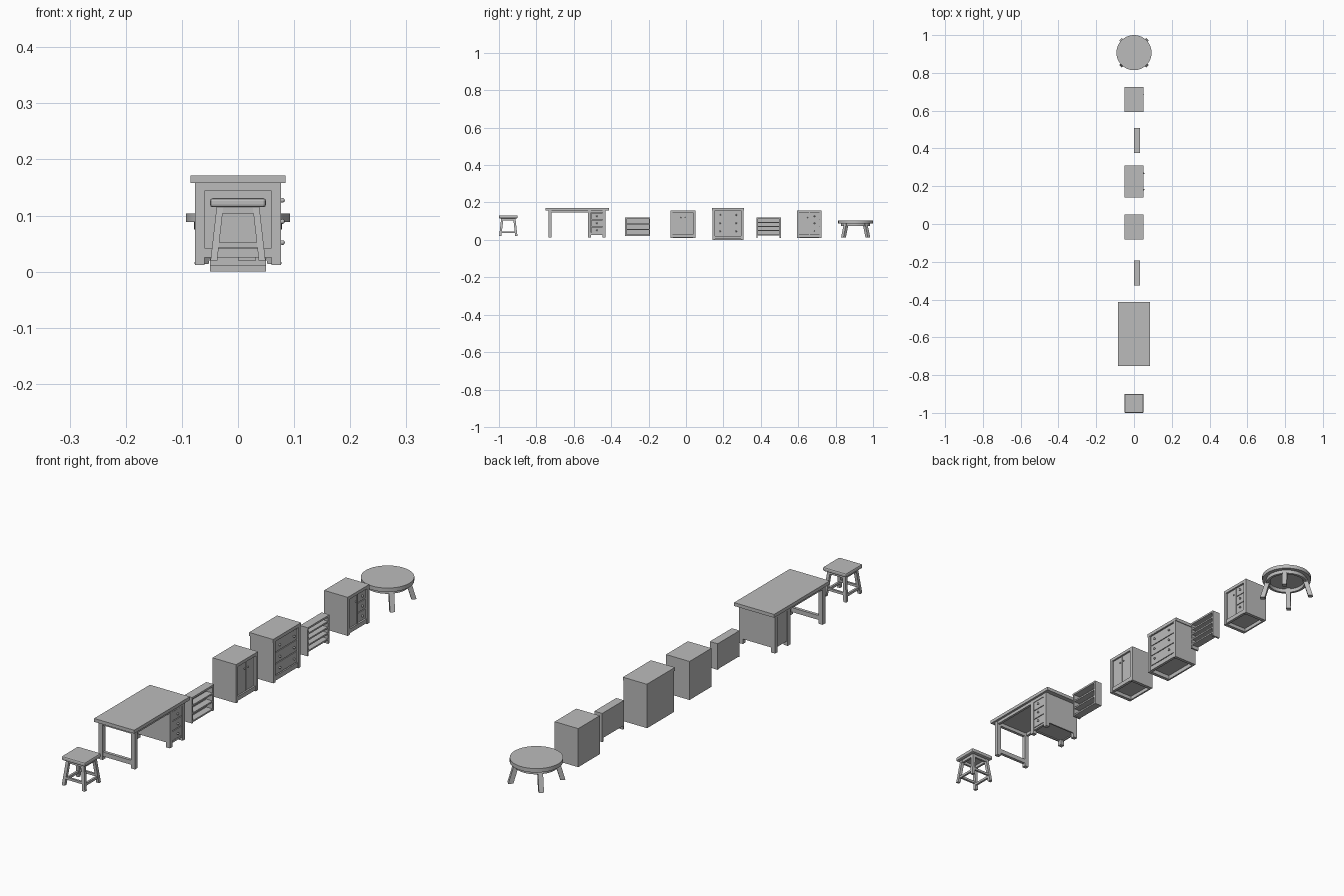
import bpy, bmesh, math
from mathutils import Vector, Matrix

if "Cube" in bpy.data.objects:
    bpy.data.objects.remove(bpy.data.objects["Cube"])

grey = bpy.data.materials.new("plain grey")
grey.use_nodes = True
grey.diffuse_color = (0.5, 0.5, 0.5, 1)
grey.node_tree.nodes["Principled BSDF"].inputs["Base Color"].default_value = (0.5, 0.5, 0.5, 1)


def finish(name, bm, bevel=0, smooth=False):
    mesh = bpy.data.meshes.new(name)
    bm.to_mesh(mesh)
    bm.free()
    mesh.materials.append(grey)
    ob = bpy.data.objects.new(name, mesh)
    bpy.context.collection.objects.link(ob)
    if bevel:
        mod = ob.modifiers.new("soft edges", "BEVEL")
        mod.width, mod.segments = bevel, 2
    if smooth:
        for o in bpy.context.selected_objects:
            o.select_set(False)
        ob.select_set(True)
        bpy.context.view_layer.objects.active = ob
        bpy.ops.object.shade_smooth_by_angle()
    return ob


def box(name, x, y, z, bevel=0):
    """Box from three (low, high) ranges."""
    bm = bmesh.new()
    size = [r[1] - r[0] for r in (x, y, z)]
    mid = [(r[1] + r[0]) / 2 for r in (x, y, z)]
    bmesh.ops.create_cube(bm, size=1, matrix=Matrix.Translation(mid) @ Matrix.Diagonal((*size, 1)))
    return finish(name, bm, bevel)


def leg(name, foot, top, width, turn=0):
    """Square leg sheared from foot centre to top centre."""
    bm = bmesh.new()
    bmesh.ops.create_cube(bm, size=1)
    for v in bm.verts:
        flat = Matrix.Rotation(turn, 3, "Z") @ Vector((v.co.x * width, v.co.y * width, 0))
        v.co = flat + Vector(top if v.co.z > 0 else foot)
    return finish(name, bm)


def disc(name, y, radius, z):
    bm = bmesh.new()
    place = Matrix.Translation((0, y, (z[0] + z[1]) / 2))
    bmesh.ops.create_cone(bm, cap_ends=True, segments=48, radius1=radius, radius2=radius,
                          depth=z[1] - z[0], matrix=place)
    return finish(name, bm, smooth=True)


def knob(name, x, y, z, r=0.0042):
    """Round pull with a short stem, facing +x."""
    bm = bmesh.new()
    bmesh.ops.create_uvsphere(bm, u_segments=12, v_segments=8, radius=r,
                              matrix=Matrix.Translation((x + r, y, z)))
    bmesh.ops.create_cone(bm, cap_ends=True, segments=8, radius1=r / 2, radius2=r / 2, depth=2 * r,
                          matrix=Matrix.Translation((x, y, z)) @ Matrix.Rotation(math.pi / 2, 4, "Y"))
    finish(name, bm, smooth=True)


def drawers(name, face, y, z, count, knob_ys, gap=0.003):
    step = (z[1] - z[0]) / count
    for i in range(count):
        low = z[0] + i * step
        box(name, (face - 0.008, face), y, (low + gap / 2, low + step - gap / 2))
        for ky in knob_ys:
            knob(name + "_knob", face, ky, low + step / 2)


def carcass(name, x, y, z, wall, top, floor):
    """Case open at the front and below, with a raised floor panel."""
    y0, y1 = y
    for side in ((y0, y0 + wall), (y1 - wall, y1)):
        box(name + "_side", x, side, (z[0], z[1] - top))
    box(name + "_back", (x[0], x[0] + wall / 2), (y0 + wall, y1 - wall), (z[0], z[1] - top))
    box(name + "_top", x, y, (z[1] - top, z[1]))
    box(name + "_floor", (x[0] + wall / 2, x[1] - wall), (y0 + wall, y1 - wall), (floor - 0.006, floor))
    box(name + "_front_rail", (x[1] - wall, x[1] - 0.002), (y0 + wall, y1 - wall), (z[0] + 0.004, floor))
    box(name + "_inner_panel", (x[1] - 0.02, x[1] - 0.011), (y0 + wall, y1 - wall), (floor, z[1] - top))


# Stool
sy = -0.95
box("stool_seat", (-0.05, 0.05), (sy - 0.05, sy + 0.05), (0.115, 0.131), 0.005)
for sx in (-1, 1):
    for s in (-1, 1):
        leg("stool_leg", (sx * 0.043, sy + s * 0.043, 0.02), (sx * 0.032, sy + s * 0.032, 0.116), 0.012)
    box("stool_side_apron", (sx * 0.033 - 0.004, sx * 0.033 + 0.004), (sy - 0.032, sy + 0.032), (0.104, 0.116))
    box("stool_end_apron", (-0.032, 0.032), (sy + sx * 0.033 - 0.004, sy + sx * 0.033 + 0.004), (0.104, 0.116))
    box("stool_side_stretcher", (sx * 0.04 - 0.004, sx * 0.04 + 0.004), (sy - 0.039, sy + 0.039), (0.036, 0.045))
    box("stool_end_stretcher", (-0.039, 0.039), (sy + sx * 0.04 - 0.004, sy + sx * 0.04 + 0.004), (0.043, 0.052))

# Desk
box("desk_top", (-0.085, 0.085), (-0.751, -0.413), (0.158, 0.171))
for s in (-1, 1):
    box("desk_long_apron", (s * 0.071 - 0.005, s * 0.071 + 0.005), (-0.735, -0.43), (0.146, 0.158))
    for y in (-0.735, -0.523, -0.446):
        mid = s * 0.0685
        box("desk_leg", (mid - 0.0085, mid + 0.0085), (y, y + 0.016), (0.012, 0.158))
box("desk_end_apron", (-0.06, 0.06), (-0.733, -0.721), (0.144, 0.158))
box("desk_stretcher", (-0.06, 0.06), (-0.733, -0.721), (0.025, 0.042))
box("desk_pedestal_back", (-0.074, -0.068), (-0.51, -0.44), (0.03, 0.158))
for y in (-0.521, -0.438):
    box("desk_pedestal_side", (-0.065, 0.065), (y, y + 0.006), (0.03, 0.158))
box("desk_pedestal_floor", (-0.07, 0.07), (-0.52, -0.435), (0.034, 0.04))
box("desk_pedestal_rail", (0.064, 0.074), (-0.508, -0.445), (0.025, 0.033))
drawers("desk_drawer", 0.075, (-0.506, -0.447), (0.033, 0.146), 3, [-0.4765])


# Low shelves
def shelf_unit(name, y, z, openings, feet):
    y0, y1 = y
    wall = 0.007
    for side in ((y0, y0 + wall), (y1 - wall, y1)):
        box(name + "_side", (0, 0.032), side, z)
    box(name + "_back", (0, 0.005), y, (z[0] + feet, z[1]))
    box(name + "_top", (0, 0.033), y, (z[1] - wall, z[1]))
    low = z[0] + feet
    step = (z[1] - wall - low) / openings
    for i in range(openings):
        box(name + "_board", (0.004, 0.031), (y0 + wall, y1 - wall),
            (low + i * step, low + i * step + 0.006))


shelf_unit("three_tier_shelf", (-0.325, -0.192), (0.02, 0.12), 3, 0.002)
shelf_unit("four_tier_shelf", (0.376, 0.508), (0.01, 0.12), 4, 0.014)

# Two-door cabinet
carcass("cabinet", (-0.05, 0.05), (-0.083, 0.05), (0.01, 0.158), 0.013, 0.012, 0.03)
for s in (-1, 1):
    mid = -0.0165 + s * 0.0265
    box("cabinet_door", (0.035, 0.044), (mid - 0.0255, mid + 0.0255), (0.032, 0.145))
    knob("cabinet_door_knob", 0.044, -0.0165 + s * 0.01, 0.12, 0.003)

# Chest of drawers
carcass("chest", (-0.05, 0.05), (0.143, 0.307), (0, 0.159), 0.013, 0.003, 0.022)
box("chest_top_slab", (-0.051, 0.051), (0.14, 0.31), (0.157, 0.17))
drawers("chest_drawer", 0.047, (0.158, 0.292), (0.024, 0.155), 3, (0.182, 0.268))

# Cabinet with one door and drawers
carcass("side_cabinet", (-0.05, 0.05), (0.594, 0.725), (0.01, 0.158), 0.013, 0.012, 0.03)
box("side_cabinet_door", (0.035, 0.044), (0.608, 0.657), (0.032, 0.145))
knob("side_cabinet_door_knob", 0.044, 0.649, 0.12, 0.003)
box("side_cabinet_divider", (0.035, 0.047), (0.658, 0.662), (0.03, 0.146))
drawers("side_cabinet_drawer", 0.044, (0.663, 0.711), (0.031, 0.146), 3, [0.687])

# Round table
ty = 0.907
disc("round_table_top", ty, 0.093, (0.089, 0.104))
bm = bmesh.new()
rings = []
for radius, z in ((0.078, 0.089), (0.078, 0.075), (0.068, 0.075), (0.068, 0.089)):
    rings.append([bm.verts.new((radius * math.cos(a), ty + radius * math.sin(a), z))
                  for a in (math.tau * i / 48 for i in range(48))])
for k in range(4):
    a, b = rings[k], rings[(k + 1) % 4]
    for i in range(48):
        j = (i + 1) % 48
        bm.faces.new((a[i], b[i], b[j], a[j]))
bmesh.ops.recalc_face_normals(bm, faces=bm.faces)
finish("round_table_apron", bm, smooth=True)
for i in range(4):
    ang = math.pi / 4 + i * math.pi / 2
    c, s = math.cos(ang), math.sin(ang)
    leg("round_table_leg", (0.092 * c, ty + 0.092 * s, 0.014), (0.07 * c, ty + 0.07 * s, 0.09), 0.018, ang)
